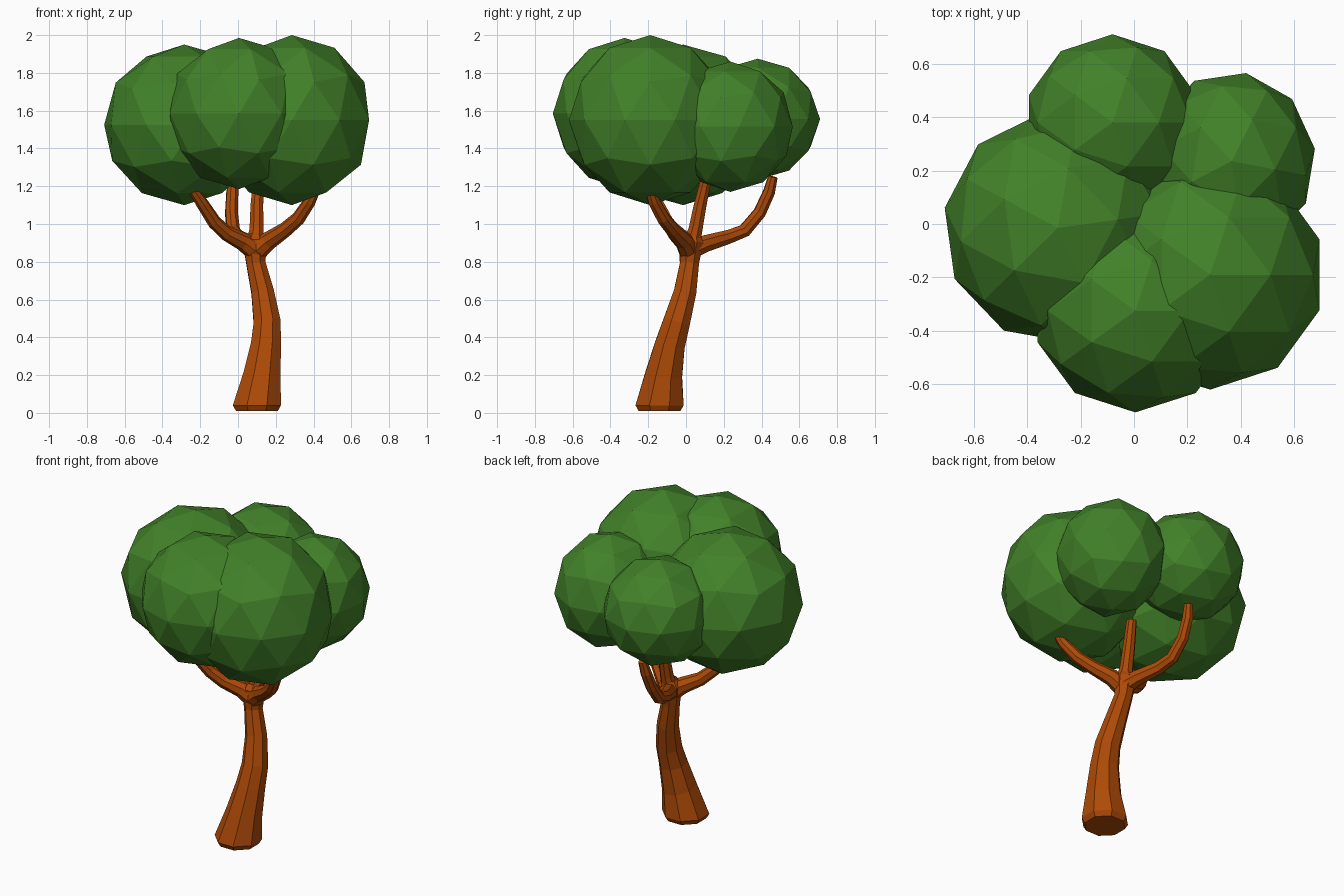
import bpy, bmesh, math
from mathutils import Vector, Matrix


def material(name, rgb):
    m = bpy.data.materials.new(name)
    m.diffuse_color = (*rgb, 1)
    return m


BARK = material("bark_brown", (0.42, 0.068, 0.002))
LEAF = material("leaf_green", (0.054, 0.22, 0.022))


def add_object(name, bm, mat):
    bmesh.ops.recalc_face_normals(bm, faces=bm.faces)
    mesh = bpy.data.meshes.new(name)
    bm.to_mesh(mesh)
    bm.free()
    mesh.materials.append(mat)
    obj = bpy.data.objects.new(name, mesh)
    bpy.context.collection.objects.link(obj)
    return obj


def tube(name, path, sides):
    """Faceted tube through (x, y, z, radius) points."""
    bm = bmesh.new()
    pts = [Vector(p[:3]) for p in path]
    rings = []
    ref = Vector((1, 0, 0))
    for i, p in enumerate(pts):
        t = (pts[min(i + 1, len(pts) - 1)] - pts[max(i - 1, 0)]).normalized()
        if i < 2 and name == "trunk":
            t = Vector((0, 0, 1))  # level foot
        u = (ref - t * ref.dot(t)).normalized()
        v = t.cross(u)
        ref = u
        ring = []
        for k in range(sides):
            a = 2 * math.pi * (k + 0.5) / sides
            ring.append(bm.verts.new(p + (u * math.cos(a) + v * math.sin(a)) * path[i][3]))
        rings.append(ring)
    for a, b in zip(rings, rings[1:]):
        for k in range(sides):
            n = (k + 1) % sides
            bm.faces.new((a[k], a[n], b[n], b[k]))
    bm.faces.new(rings[0][::-1])
    bm.faces.new(rings[-1])
    return add_object(name, bm, BARK)


# Curved, flared trunk
tube("trunk", [
    (0.10, -0.14, 0.01, 0.120), (0.10, -0.14, 0.04, 0.138),
    (0.128, -0.118, 0.20, 0.106), (0.148, -0.085, 0.36, 0.086),
    (0.154, -0.05, 0.48, 0.077), (0.130, -0.005, 0.64, 0.064),
    (0.095, 0.018, 0.79, 0.054), (0.092, 0.022, 0.85, 0.062),
    (0.090, 0.03, 0.91, 0.068), (0.092, 0.035, 0.945, 0.045)], 8)

# Branches leaving the fork
tube("left_branch", [
    (0.10, 0.02, 0.85, 0.058), (0.03, -0.01, 0.905, 0.049), (-0.06, -0.06, 0.95, 0.040),
    (-0.125, -0.10, 1.01, 0.037), (-0.19, -0.15, 1.11, 0.033), (-0.25, -0.19, 1.20, 0.026)], 8)
tube("right_branch", [
    (0.09, 0.02, 0.85, 0.058), (0.16, -0.01, 0.91, 0.049), (0.25, -0.07, 0.97, 0.040),
    (0.32, -0.12, 1.03, 0.037), (0.38, -0.17, 1.12, 0.033), (0.41, -0.19, 1.18, 0.026)], 8)
tube("back_branch", [
    (0.10, 0.01, 0.86, 0.058), (0.06, 0.10, 0.895, 0.048), (0.0, 0.22, 0.93, 0.040),
    (-0.025, 0.31, 0.965, 0.037), (-0.035, 0.39, 1.06, 0.035),
    (-0.03, 0.44, 1.17, 0.033), (-0.02, 0.46, 1.25, 0.026)], 8)
tube("middle_branch", [
    (0.09, 0.02, 0.87, 0.055), (0.098, 0.05, 0.97, 0.040),
    (0.10, 0.075, 1.10, 0.036), (0.11, 0.11, 1.25, 0.030)], 8)

# Low-poly foliage clumps: centre, radii, turn in degrees
CLUMPS = {
    "foliage_right": ((0.285, -0.19, 1.55), (0.43, 0.43, 0.45), 0),
    "foliage_left": ((-0.285, -0.015, 1.525), (0.43, 0.435, 0.425), 8),
    "foliage_front": ((0.005, -0.325, 1.585), (0.385, 0.38, 0.40), 0),
    "foliage_back": ((-0.08, 0.38, 1.555), (0.33, 0.33, 0.32), 0),
    "foliage_back_right": ((0.365, 0.235, 1.515), (0.315, 0.335, 0.345), -10),
}
for name, (centre, radii, turn) in CLUMPS.items():
    bm = bmesh.new()
    bmesh.ops.create_icosphere(bm, subdivisions=2, radius=1,
                               matrix=Matrix.Rotation(math.radians(turn), 4, "Z"))
    bmesh.ops.scale(bm, vec=radii, verts=bm.verts)
    add_object(name, bm, LEAF).location = centre
